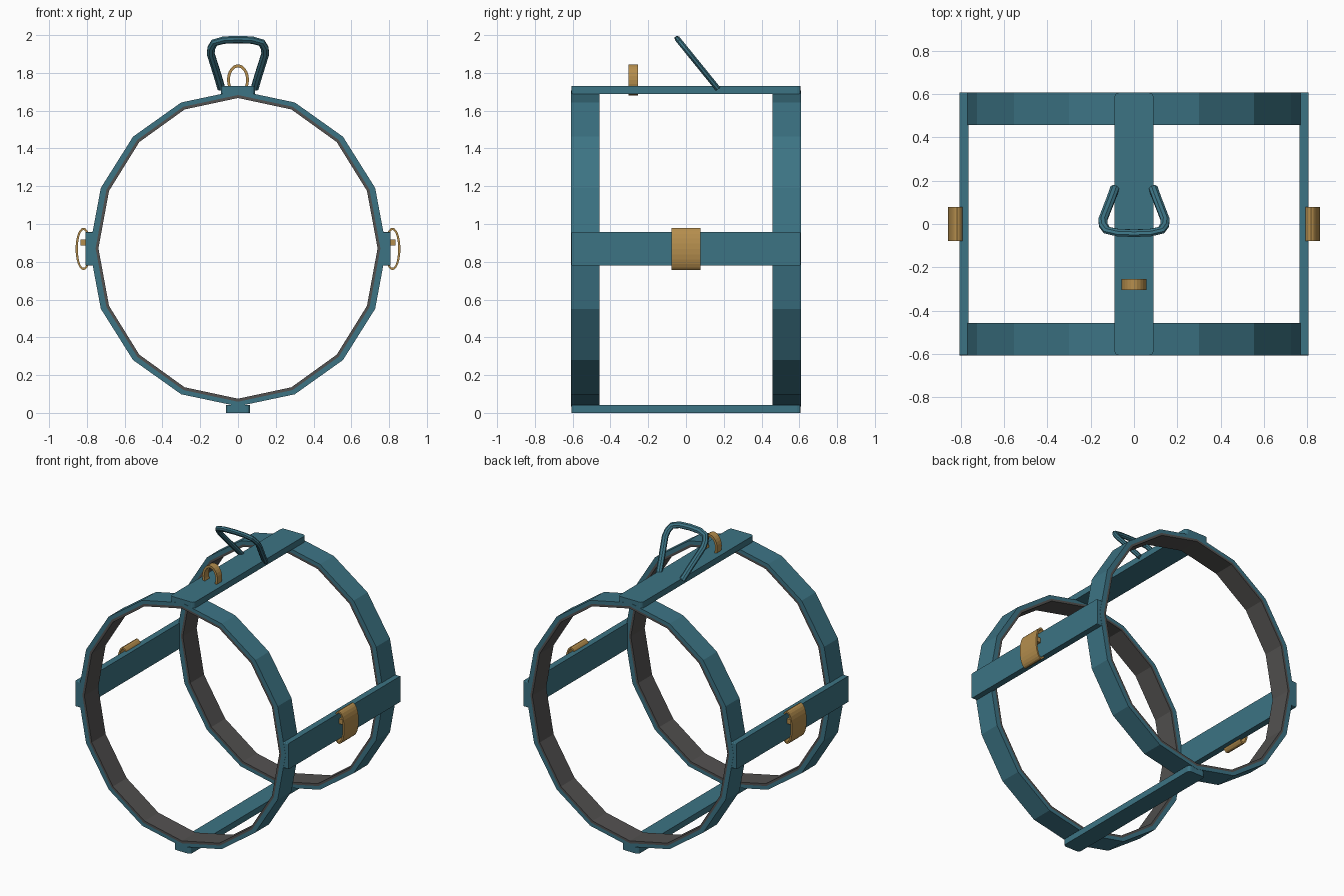
import bpy, bmesh, math
from mathutils import Vector

if "Cube" in bpy.data.objects:
    bpy.data.objects.remove(bpy.data.objects["Cube"])


def material(name, rgb):
    m = bpy.data.materials.new(name)
    m.diffuse_color = (*rgb, 1)
    m.use_nodes = True
    m.node_tree.nodes["Principled BSDF"].inputs["Base Color"].default_value = m.diffuse_color
    return m


TEAL = material("teal webbing", (0.045, 0.172, 0.230))
GREY = material("dark grey lining", (0.085, 0.082, 0.080))
GOLD = material("brass", (0.46, 0.27, 0.075))
CZ = 0.871  # height of the ring centre


def finish(name, bm, mat):
    bmesh.ops.recalc_face_normals(bm, faces=bm.faces)
    me = bpy.data.meshes.new(name)
    bm.to_mesh(me)
    bm.free()
    me.materials.append(mat)
    ob = bpy.data.objects.new(name, me)
    bpy.context.collection.objects.link(ob)
    return ob


def loft(name, sections, mat, closed):
    """Skin a list of equal point loops."""
    bm = bmesh.new()
    rows = [[bm.verts.new(p) for p in s] for s in sections]
    n, k = len(rows), len(rows[0])
    for i in range(n if closed else n - 1):
        a, b = rows[i], rows[(i + 1) % n]
        for j in range(k):
            bm.faces.new((a[j], a[(j + 1) % k], b[(j + 1) % k], b[j]))
    if not closed:
        bm.faces.new(rows[0])
        bm.faces.new(rows[-1])
    return finish(name, bm, mat)


def band(name, centre, outer, inner, y0, y1, sides, mat):
    """Flat elliptical hoop around the y axis."""
    cx, cz = centre
    secs = []
    for i in range(sides):
        a = 2 * math.pi * i / sides
        s, c = math.sin(a), math.cos(a)
        secs.append([(cx + r[0] * s, y, cz + r[1] * c)
                     for r, y in ((outer, y0), (outer, y1), (inner, y1), (inner, y0))])
    return loft(name, secs, mat, True)


def box(name, lo, hi, mat, round_axis=None, radius=0.02):
    """Box with optional rounded corners along one axis."""
    lo, hi = Vector(lo), Vector(hi)
    bm = bmesh.new()
    bmesh.ops.create_cube(bm, size=1)
    for v in bm.verts:
        v.co = (lo + hi) / 2 + v.co * (hi - lo)
    if round_axis is not None:
        edges = [e for e in bm.edges
                 if abs((e.verts[0].co - e.verts[1].co).normalized()[round_axis]) > 0.9]
        bmesh.ops.bevel(bm, geom=edges, offset=radius, segments=3,
                        profile=0.5, affect='EDGES')
    return finish(name, bm, mat)


# two hoops with lining
for label, y0 in (("front", -0.608), ("back", 0.458)):
    y1 = y0 + 0.15
    band(label + "_hoop", (0, CZ), (0.786, 0.836), (0.754, 0.812), y0, y1, 16, TEAL)
    band(label + "_lining", (0, CZ), (0.754, 0.812), (0.739, 0.796), y0, y1, 16, GREY)

# lengthwise straps
L = 0.607
box("top_strap", (-0.09, -L, 1.688), (0.09, L, 1.73), TEAL, 2)
box("bottom_strap", (-0.064, -L, 0), (0.064, L, 0.042), TEAL, 2)
for label, s in (("left", -1), ("right", 1)):
    xs = sorted((s * 0.764, s * 0.807))
    box(label + "_strap", (xs[0], -L, 0.78), (xs[1], L, 0.957), TEAL, 0, 0.006)
    # side brass loop and its bar
    band(label + "_loop", (s * 0.818, CZ - 0.003), (0.042, 0.112), (0.030, 0.100),
         -0.078, 0.078, 24, GOLD)
    xs = sorted((s * 0.805, s * 0.833))
    box(label + "_loop_bar", (xs[0], -0.06, 0.885), (xs[1], 0.06, 0.918), GOLD)

# leash ring
band("leash_ring", (0, 1.763), (0.058, 0.082), (0.043, 0.066), -0.305, -0.255, 24, GOLD)

# leaning handle: path in its own plane, x across and s up the slope
half = [(0.088, 0.0), (0.106, 0.08), (0.144, 0.235), (0.142, 0.275),
        (0.126, 0.312), (0.075, 0.330)]
path = [Vector(p) for p in half + [(0, 0.334)] + [(-x, s) for x, s in reversed(half)]]
base = Vector((0, 0.168, 1.717))
up = Vector((0, -0.63, 0.777))
across = Vector((1, 0, 0))
depth = across.cross(up)
sections = []
for i, p in enumerate(path):
    d0 = (p - path[max(i - 1, 0)]).normalized()
    d1 = (path[min(i + 1, len(path) - 1)] - p).normalized()
    t = (d0 + d1).normalized()
    side = across * -t.y + up * t.x
    c = base + across * p.x + up * p.y
    sections.append([c + side * 0.022 * math.cos(a) + depth * 0.016 * math.sin(a)
                     for a in (math.pi / 8 + k * math.pi / 4 for k in range(8))])
loft("handle", sections, TEAL, False)
